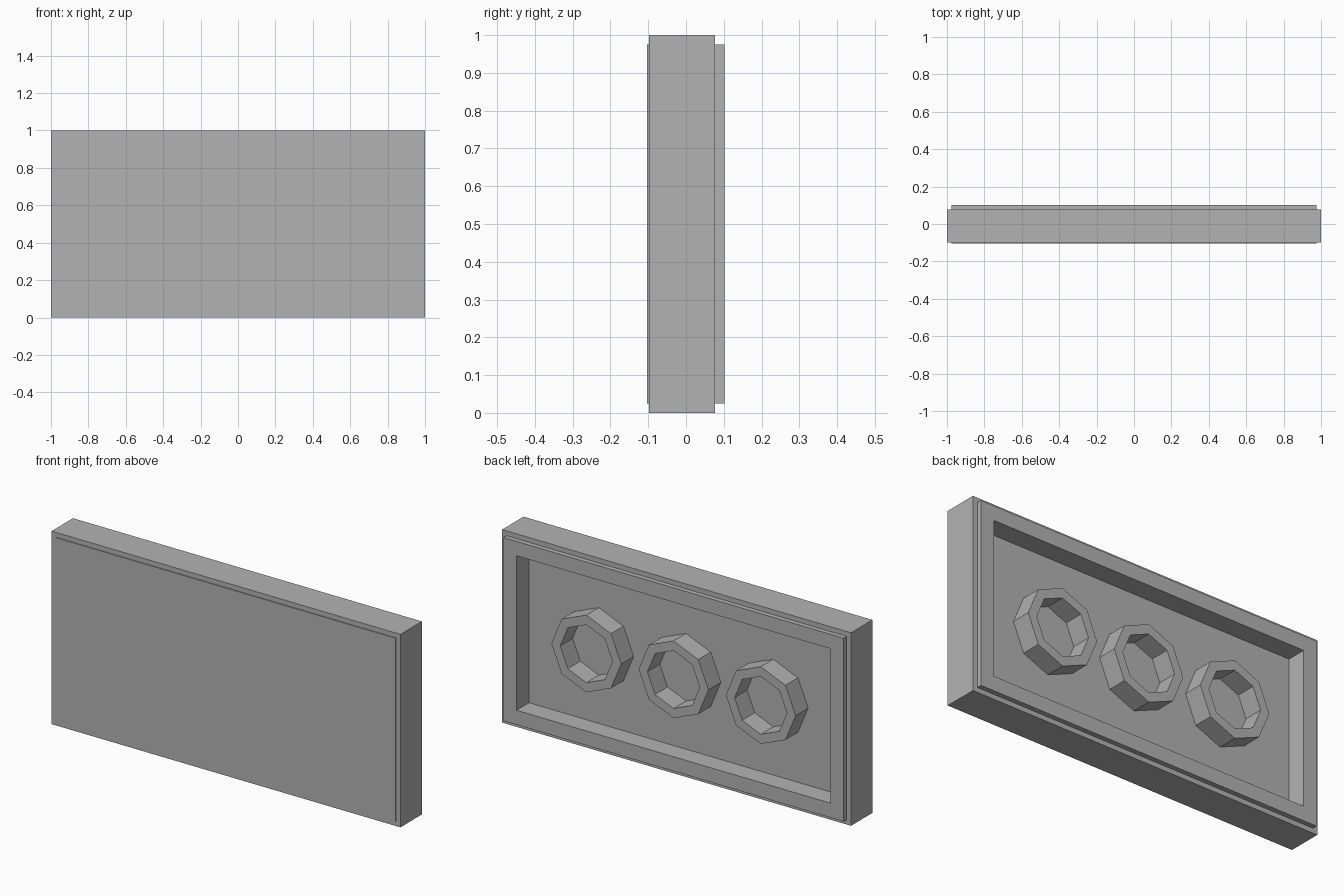
import bpy
import bmesh
from math import cos, sin, tau

cube = bpy.data.objects.get("Cube")
if cube:
    bpy.data.objects.remove(cube, do_unlink=True)

# Single plain grey plastic
GREY = (0.45, 0.45, 0.45, 1.0)
grey = bpy.data.materials.new("grey plastic")
grey.use_nodes = True
grey.diffuse_color = GREY
grey.node_tree.nodes["Principled BSDF"].inputs["Base Color"].default_value = GREY

WIDTH, HEIGHT = 2.0, 1.0
FRONT, BODY_FRONT, BODY_BACK, BACK = -0.103, -0.098, 0.077, 0.102
FLOOR = 0.0


def rectangle(inset, y):
    """Outline of the tile, drawn in by inset, at depth y."""
    x = WIDTH / 2 - inset
    return [(-x, y, inset), (x, y, inset), (x, y, HEIGHT - inset), (-x, y, HEIGHT - inset)]


def octagon(radius, y):
    """Eight-sided ring with a corner pointing straight up."""
    return [(radius * cos(tau * i / 8), y, radius * sin(tau * i / 8)) for i in range(8)]


def loft(name, rings, cap, location=(0, 0, 0)):
    """Bridge consecutive rings; cap both ends if asked."""
    bm = bmesh.new()
    loops = [[bm.verts.new(p) for p in ring] for ring in rings]
    for a, b in zip(loops, loops[1:]):
        n = len(a)
        for i in range(n):
            j = (i + 1) % n
            bm.faces.new((a[i], a[j], b[j], b[i]))
    if cap:
        bm.faces.new(loops[0])
        bm.faces.new(loops[-1])
        bmesh.ops.recalc_face_normals(bm, faces=bm.faces)
    mesh = bpy.data.meshes.new(name)
    bm.normal_update()
    bm.to_mesh(mesh)
    bm.free()
    mesh.materials.append(grey)
    obj = bpy.data.objects.new(name, mesh)
    obj.location = location
    bpy.context.collection.objects.link(obj)
    return obj


# Tile: raised front panel, thick rim, stepped back lip and open recess
EDGE, WALL = 0.025, 0.10
loft("tile_body", [
    rectangle(EDGE, FRONT),
    rectangle(EDGE, BODY_FRONT),
    rectangle(0, BODY_FRONT),
    rectangle(0, BODY_BACK),
    rectangle(EDGE, BODY_BACK),
    rectangle(EDGE, BACK),
    rectangle(WALL, BACK),
    rectangle(WALL, FLOOR),
], cap=True)

# Three hollow tubes standing on the recess floor
OUTER, INNER = 0.20, 0.15
for side, x in (("right", -0.5), ("middle", 0.0), ("left", 0.5)):
    loft(f"{side}_tube", [
        octagon(OUTER, FLOOR),
        octagon(OUTER, BACK),
        octagon(INNER, BACK),
        octagon(INNER, FLOOR),
    ], cap=False, location=(x, 0, HEIGHT / 2))
